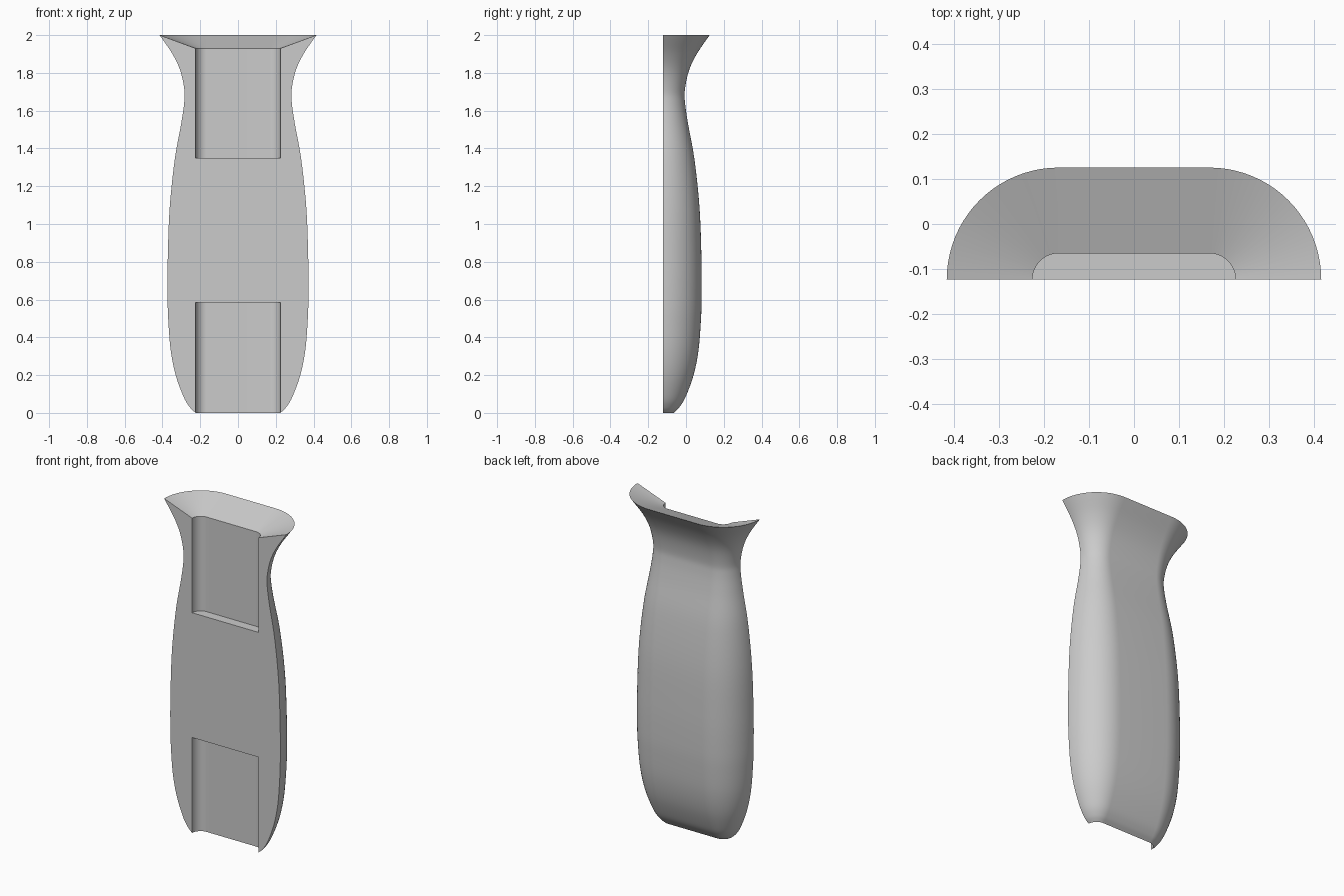
import bpy
import bmesh
from math import pi, sin, cos, radians
from mathutils import Vector

cube = bpy.data.objects.get("Cube")
if cube:
    bpy.data.objects.remove(cube, do_unlink=True)

FLAT_HALF = 0.167      # half width of the flat back
FRONT_Y = -0.123       # plane of the flat front
SLOT = 0.058           # corner radius of both recesses
ARC_STEPS = 20
SPLINE_STEPS = 6

# Outer silhouette from bottom to top: corner radius, height
outline = [Vector(p) for p in (
    (SLOT, 0), (0.088, 0.03), (0.121, 0.085), (0.163, 0.2), (0.189, 0.33),
    (0.202, 0.49), (0.206, 0.62), (0.205, 0.81), (0.195, 1.08), (0.168, 1.34),
    (0.134, 1.53), (0.118, 1.64), (0.117, 1.71), (0.138, 1.81),
    (0.18, 1.9), (0.248, 2))]


def smooth_path(points, steps):
    """Catmull-Rom curve through the points."""
    pts = [2 * points[0] - points[1], *points, 2 * points[-1] - points[-2]]
    path = []
    for a, b, c, d in zip(pts, pts[1:], pts[2:], pts[3:]):
        for i in range(steps):
            t = i / steps
            path.append(0.5 * (2 * b + (c - a) * t
                               + (2 * a - 5 * b + 4 * c - d) * t ** 2
                               + (3 * b - a - 3 * c + d) * t ** 3))
    return path + [points[-1]]


def half_slot(bm, radius, z):
    """Open ring: quarter arc, flat back, quarter arc."""
    ring = []
    for side in (1, -1):
        for i in range(ARC_STEPS + 1):
            a = pi / 2 * i / ARC_STEPS
            if side < 0:
                a = pi / 2 - a
            ring.append(bm.verts.new((side * (FLAT_HALF + radius * cos(a)),
                                      FRONT_Y + radius * sin(a), z)))
    return ring


# Lower recess, outer wall, flared rim and upper recess in one sweep
sections = ([Vector((SLOT, 0.585))] + smooth_path(outline, SPLINE_STEPS)
            + [Vector((SLOT, 1.93)), Vector((SLOT, 1.35))])

bm = bmesh.new()
rings = [half_slot(bm, r, z) for r, z in sections]
for low, high in zip(rings, rings[1:]):
    for i in range(len(low) - 1):
        bm.faces.new((low[i], low[i + 1], high[i + 1], high[i]))

# Recess end walls and flat front
bm.faces.new(rings[0])
bm.faces.new(rings[-1])
bm.faces.new([r[0] for r in rings] + [r[-1] for r in reversed(rings)])
bmesh.ops.recalc_face_normals(bm, faces=bm.faces[:])

mesh = bpy.data.meshes.new("handle_half")
bm.to_mesh(mesh)
bm.free()
handle = bpy.data.objects.new("handle_half", mesh)
bpy.context.collection.objects.link(handle)

# Plain grey
grey = bpy.data.materials.new("plain_grey")
grey.use_nodes = True
colour = (0.6, 0.6, 0.6, 1)
grey.diffuse_color = colour
grey.node_tree.nodes["Principled BSDF"].inputs["Base Color"].default_value = colour
mesh.materials.append(grey)

bpy.ops.object.select_all(action="DESELECT")
handle.select_set(True)
bpy.context.view_layer.objects.active = handle
bpy.ops.object.shade_smooth_by_angle(angle=radians(30))
